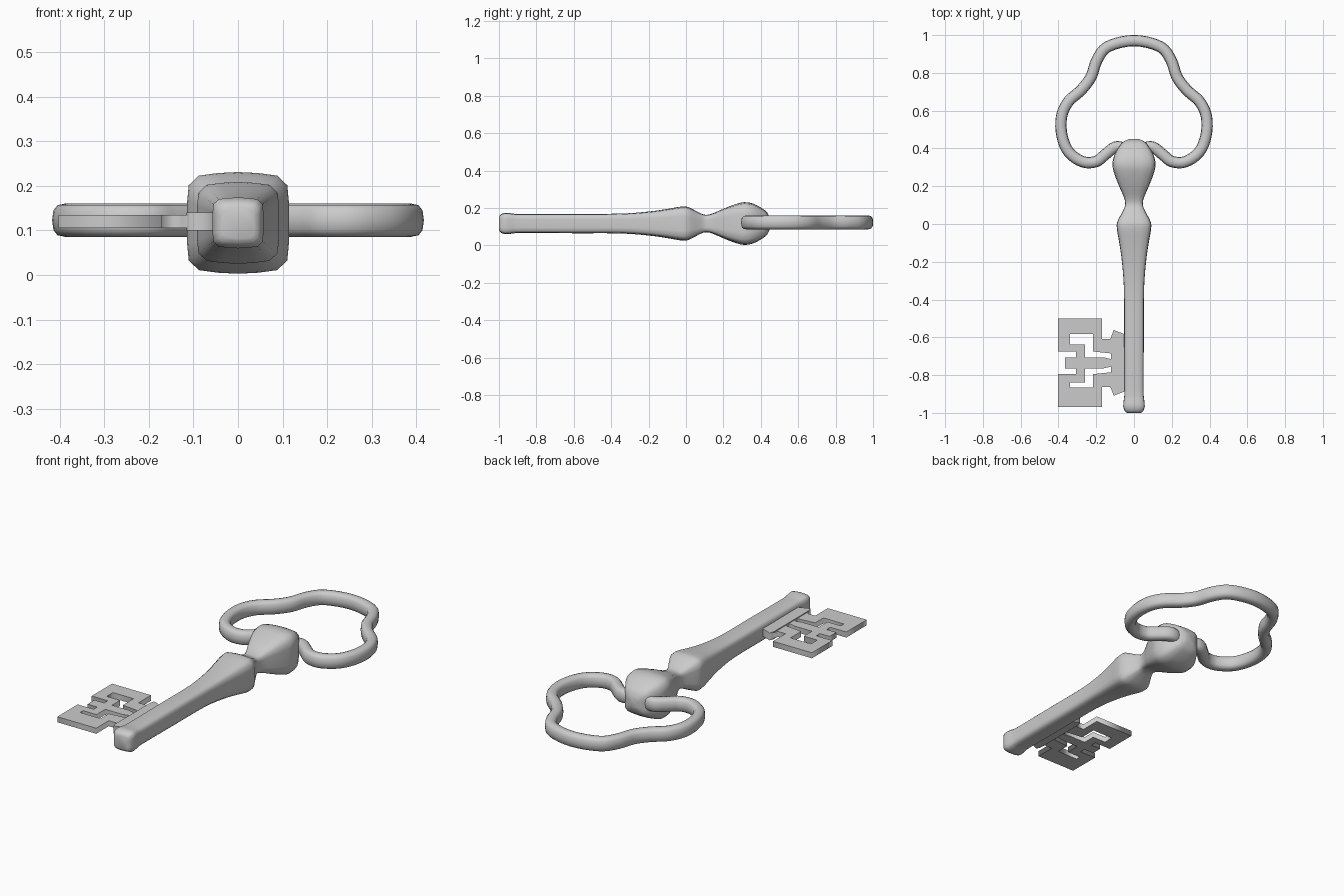
import bpy, bmesh, math
from mathutils import Vector

if "Cube" in bpy.data.objects:
    bpy.data.objects.remove(bpy.data.objects["Cube"])

ZC = 0.117  # height of the key's middle plane


def smooth_path(pts, n):
    """Catmull-Rom interpolation through pts."""
    v = [Vector(p) for p in pts]
    v = [2 * v[0] - v[1]] + v + [2 * v[-1] - v[-2]]
    out = []
    for i in range(1, len(v) - 2):
        a, b, c, d = v[i - 1:i + 3]
        for k in range(n):
            t = k / n
            out.append(0.5 * (2 * b + (c - a) * t + (2 * a - 5 * b + 4 * c - d) * t * t
                              + (3 * b - a - 3 * c + d) * t ** 3))
    return out + [v[-2]]


def loft(name, rings):
    """Skin a list of equal-length point rings and cap both ends."""
    bm = bmesh.new()
    vs = [[bm.verts.new(p) for p in r] for r in rings]
    n = len(vs[0])
    for a, b in zip(vs, vs[1:]):
        for i in range(n):
            j = (i + 1) % n
            bm.faces.new((a[i], a[j], b[j], b[i]))
    bm.faces.new(vs[0])
    bm.faces.new(vs[-1])
    bmesh.ops.recalc_face_normals(bm, faces=bm.faces)
    me = bpy.data.meshes.new(name)
    bm.to_mesh(me)
    bm.free()
    ob = bpy.data.objects.new(name, me)
    bpy.context.collection.objects.link(ob)
    bpy.ops.object.select_all(action='DESELECT')
    bpy.context.view_layer.objects.active = ob
    ob.select_set(True)
    bpy.ops.object.shade_smooth_by_angle(angle=math.radians(50))
    return ob


def plate(name, outlines, half_thick):
    """Flat plate from closed outlines; inner outlines become holes."""
    cu = bpy.data.curves.new(name, 'CURVE')
    cu.dimensions = '2D'
    cu.fill_mode = 'BOTH'
    cu.extrude = half_thick
    for pts in outlines:
        sp = cu.splines.new('POLY')
        sp.points.add(len(pts) - 1)
        for p, (x, y) in zip(sp.points, pts):
            p.co = (x, y, 0, 1)
        sp.use_cyclic_u = True
    ob = bpy.data.objects.new(name, cu)
    ob.location.z = ZC + 0.003
    bpy.context.collection.objects.link(ob)
    bpy.ops.object.select_all(action='DESELECT')
    bpy.context.view_layer.objects.active = ob
    ob.select_set(True)
    bpy.ops.object.convert(target='MESH')


# Shaft with collars: squarish section scaled along y (y, half width)
profile = [(-1.0, .036), (-.99, .049), (-.965, .057), (-.93, .054), (-.88, .051), (-.6, .052),
           (-.35, .053), (-.2, .064), (-.1, .078), (-.03, .09), (.01, .089), (.06, .064),
           (.1, .047), (.14, .053), (.2, .079), (.26, .102), (.31, .114), (.36, .106),
           (.41, .079), (.435, .057), (.45, .025)]
quad = [(1, 0), (1, .42), (.97, .74), (.77, .93), (.4, .98), (0, 1)]
section = (quad + [(-x, z) for x, z in quad[-2::-1]]
           + [(-x, -z) for x, z in quad[1:]] + [(x, -z) for x, z in quad[-2:0:-1]])
loft("shaft", [[(x * r, y, ZC + z * r) for x, z in section]
               for y, r in smooth_path(profile, 3)])

# Trefoil bow: oval tube swept along a mirrored path
half = [(-.02, .37), (-.053, .4), (-.1, .407), (-.153, .367), (-.2, .331), (-.27, .329),
        (-.344, .379), (-.381, .466), (-.384, .566), (-.349, .646), (-.28, .709),
        (-.228, .778), (-.196, .868), (-.138, .939), (0, .971)]
path = smooth_path(half + [(-x, y) for x, y in half[-2::-1]], 4)
rings = []
for i, p in enumerate(path):
    t = (path[min(i + 1, len(path) - 1)] - path[max(i - 1, 0)]).normalized()
    ring = []
    for k in range(12):
        c, s = math.cos(k * math.pi / 6), math.sin(k * math.pi / 6)
        u = .03 * math.copysign(abs(c) ** .75, c)
        w = .0375 * math.copysign(abs(s) ** .75, s)
        ring.append((p.x - t.y * u, p.y + t.x * u, ZC + .006 + w))
    rings.append(ring)
loft("bow", rings)

# Bit: warded plate, mirrored about its middle line, with two stepped holes
MID = -.735


def mirrored(pts):
    return [(x, MID + d) for x, d in pts] + [(x, MID - d) for x, d in pts[::-1]]


def ward_hole(sign, near, far):
    pts = [(-.34, far), (-.217, far), (-.217, .06), (-.122, .05), (-.122, .02),
           (-.16, .029), (-.26, .029), (-.26, near), (-.34, near)]
    return [(x, MID + sign * d) for x, d in pts]


outer = [(-.365, .029), (-.307, .029), (-.307, .06), (-.403, .06), (-.403, .234), (-.17, .234),
         (-.17, .127), (-.125, .127), (-.108, .172), (-.03, .142)]
plate("bit", [mirrored(outer), ward_hole(1, .098, .152), ward_hole(-1, .104, .13)], .015)

# Thicker root where the bit joins the shaft
plate("bit_root", [mirrored([(-.116, .15), (-.108, .174), (-.03, .144)])], .02)
